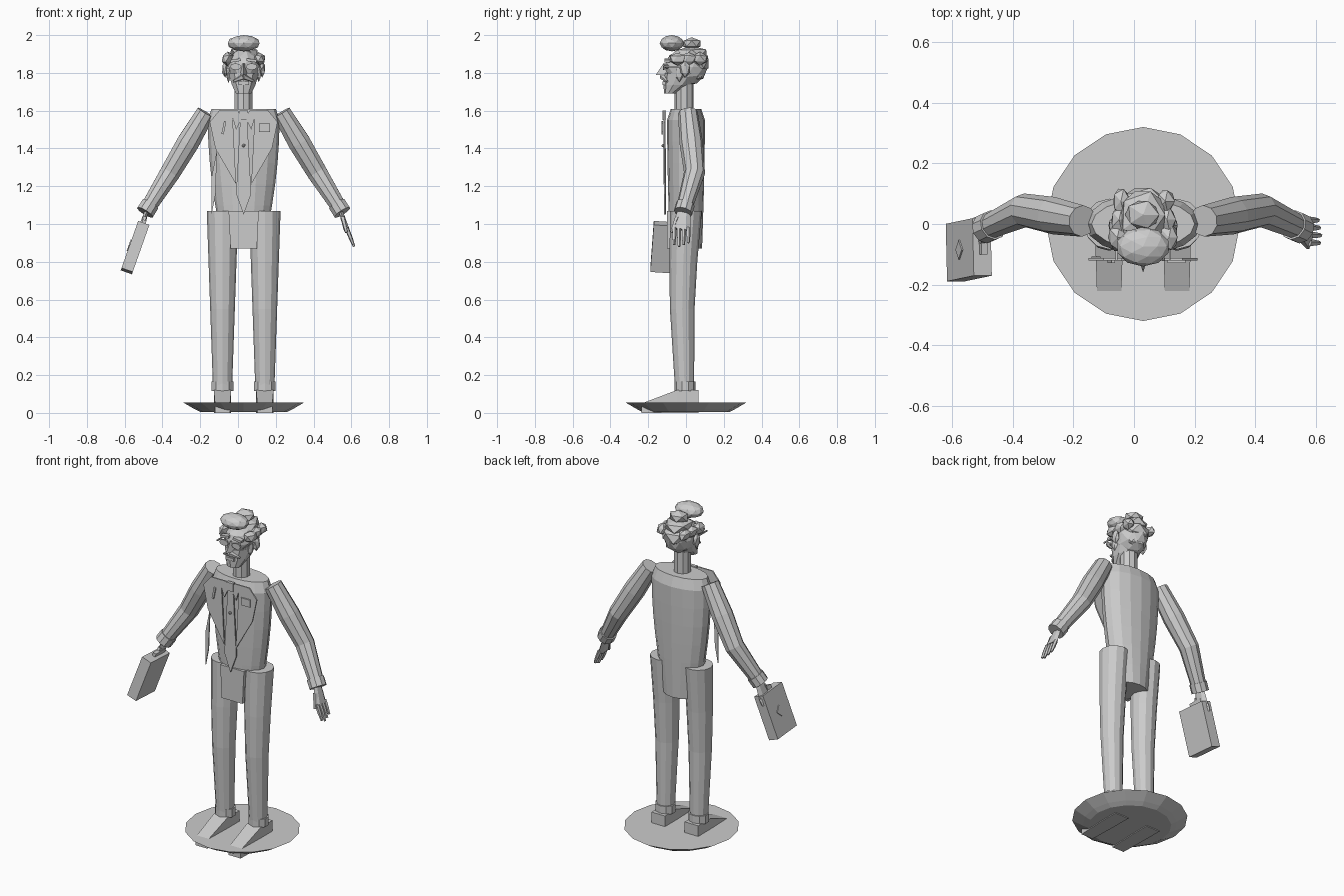
import bpy, bmesh, math, random
from mathutils import Vector, Matrix

random.seed(4)
if "Cube" in bpy.data.objects:
    bpy.data.objects.remove(bpy.data.objects["Cube"], do_unlink=True)

AXIS = 0.03  # body symmetry line
SIDES = {"right": -1, "left": 1}
SHADE = (0.6, 0.6, 0.6, 1)
grey = bpy.data.materials.new("plain_grey")
grey.use_nodes = True
grey.diffuse_color = SHADE
grey.node_tree.nodes["Principled BSDF"].inputs["Base Color"].default_value = SHADE


def finish(name, bm):
    bmesh.ops.recalc_face_normals(bm, faces=bm.faces)
    mesh = bpy.data.meshes.new(name)
    bm.to_mesh(mesh)
    bm.free()
    mesh.materials.append(grey)
    bpy.context.collection.objects.link(bpy.data.objects.new(name, mesh))


def skin(name, rings):
    """Join rings of points into a closed body."""
    bm = bmesh.new()
    loops = [[bm.verts.new(point) for point in ring] for ring in rings]
    count = len(loops[0])
    for lower, upper in zip(loops, loops[1:]):
        for i in range(count):
            j = (i + 1) % count
            bm.faces.new((lower[i], lower[j], upper[j], upper[i]))
    bm.faces.new(loops[0])
    bm.faces.new(loops[-1])
    finish(name, bm)


def circle(sides):
    return [(math.sin(math.tau * i / sides), -math.cos(math.tau * i / sides)) for i in range(sides)]


def loft(name, x, rings, sides=12):
    """Stack of level ellipses, each given as y, z, half width, half depth."""
    skin(name, [[(x + wide * a, y + deep * b, z) for a, b in circle(sides)]
                for y, z, wide, deep in rings])


def tube(name, path, radii, sides=8, flat=1.0):
    """Tube along a path; flat squeezes the cross-section sideways."""
    points = [Vector(p) for p in path]
    rings = []
    for i, (point, radius) in enumerate(zip(points, radii)):
        ahead = points[min(i + 1, len(points) - 1)] - points[max(i - 1, 0)]
        across = ahead.cross(Vector((0, 1, 0))).normalized()
        along = ahead.normalized().cross(across)
        rings.append([point + radius * (across * flat * a + along * b) for a, b in circle(sides)])
    skin(name, rings)


def box(name, centre, size, tilt=0.0, pitch=0.0):
    bm = bmesh.new()
    place = (Matrix.Translation(centre) @ Matrix.Rotation(tilt, 4, 'Y')
             @ Matrix.Rotation(pitch, 4, 'X') @ Matrix.Diagonal((*size, 1)))
    bmesh.ops.create_cube(bm, size=1, matrix=place)
    finish(name, bm)


def plate(name, outline, y, side=1, thick=0.008):
    """Upright plate; the outline is x from the body axis, then z."""
    skin(name, [[(AXIS + side * x, y + depth, z) for x, z in outline] for depth in (0, thick)])


def blob(name, centre, size, rough=0.0, detail=1):
    bm = bmesh.new()
    bmesh.ops.create_icosphere(bm, subdivisions=detail, radius=1)
    for vert in bm.verts:
        swell = 1 + random.uniform(-rough, rough)
        vert.co = Vector(c + k * s * swell for c, k, s in zip(centre, vert.co, size))
    finish(name, bm)


def build_base():
    loft("base", AXIS, [(0, z, r, r) for z, r in ((0.005, 0.23), (0.02, 0.26), (0.055, 0.32))], sides=16)


def build_torso():
    # Body swells steadily from hips to shoulders
    body = []
    for step in range(7):
        t = step / 6
        swell = math.sin(t * math.pi / 2)
        body.append((0, 0.87 + 0.68 * t, 0.11 + 0.08 * swell, 0.085 + 0.015 * swell))
    loft("torso", AXIS, body + [(0, 1.61, 0.17, 0.08)], sides=16)
    loft("neck", AXIS, [(-0.01, z, 0.05, 0.05) for z in (1.6, 1.75)], sides=10)
    plate("trouser_fly", [(-0.08, 1.07), (0.08, 1.07), (0.07, 0.87), (-0.07, 0.87)], -0.1, thick=0.02)


def build_jacket():
    for side, s in SIDES.items():
        plate(side + "_lapel", [(0.06, 1.6), (0.13, 1.6), (0.18, 1.54), (0.15, 1.4), (0.04, 1.21)], -0.12, s)
        plate(side + "_collar", [(0.01, 1.56), (0.03, 1.6), (0.07, 1.6), (0.04, 1.5)], -0.12, s)
    plate("jacket_edge", [(-0.14, 1.4), (-0.17, 1.25), (-0.17, 1.05), (-0.15, 1.15)], -0.115)
    plate("tie", [(-0.016, 1.6), (0.016, 1.6), (0.04, 1.16), (0, 1.05), (-0.04, 1.16)], -0.117)
    box("tie_knot", (AXIS, -0.115, 1.575), (0.045, 0.02, 0.05))
    blob("tie_pin", (AXIS, -0.12, 1.415), (0.01, 0.01, 0.01))
    box("pocket", (AXIS + 0.11, -0.125, 1.51), (0.06, 0.008, 0.045))
    box("pen", (AXIS - 0.105, -0.125, 1.51), (0.012, 0.008, 0.07), tilt=0.2)


def build_leg(side, s):
    # The trouser leg bows gently forward at the knee
    x = AXIS + s * 0.112
    loft(side + "_leg", x, [(-0.02 * math.sin(math.pi * z / 1.07), z, 0.046 + 0.035 * z, 0.046 + 0.035 * z)
                            for z in (0.14, 0.55, 0.8, 1.07)])
    loft(side + "_cuff", x, [(-0.005, z, 0.06, 0.055) for z in (0.115, 0.165)], sides=10)
    skin(side + "_shoe", [[(x - w, y, 0), (x + w, y, 0), (x + w, y, top), (x - w, y, top)]
                          for y, w, top in ((0.065, 0.046, 0.12), (-0.05, 0.046, 0.12), (-0.235, 0.04, 0.05))])


def build_arm(side, s):
    # Shoulder, elbow and wrist set the sleeve
    shoulder, elbow, wrist, knuckles = [Vector((AXIS + s * x, y, z)) for x, y, z in (
        (0.2, 0.01, 1.59), (0.39, 0.045, 1.27), (0.51, -0.01, 1.08), (0.545, -0.025, 0.97))]
    tube(side + "_arm", [shoulder, shoulder.lerp(elbow, 0.5), elbow, wrist], (0.052, 0.062, 0.056, 0.042), sides=10)
    tube(side + "_sleeve_cuff", [elbow.lerp(wrist, t) for t in (0.87, 1.1)], (0.05, 0.05), sides=10)

    # Palm, thumb and fingers; the case hand curls its fingers short
    tube(side + "_palm", [wrist, wrist.lerp(knuckles, 0.4), knuckles], (0.03, 0.04, 0.05), sides=6, flat=0.35)
    thumb = wrist.lerp(knuckles, 0.4) - Vector((0, 0.03, 0))
    tube(side + "_thumb", [thumb, thumb + Vector((s * 0.02, -0.03, -0.08))], (0.014, 0.008), sides=5)
    for i, name in enumerate(("index", "middle", "ring", "little")):
        reach = (0.1 if s > 0 else 0.06) - 0.01 * abs(i - 1)
        root = knuckles + Vector((0, 0.025 * (i - 1.5), 0.01))
        tip = root + reach * Vector((s * 0.4, 0, -1))
        tube(f"{side}_{name}_finger", [root, root.lerp(tip, 0.5), tip], (0.012, 0.011, 0.007), sides=5)


def build_case():
    # Case hangs along the line of the right hand
    centre = Vector((-0.545, -0.085, 0.875))
    lean = math.radians(19.5)
    turn = Matrix.Rotation(lean, 3, 'Y')
    box("briefcase", centre, (0.063, 0.19, 0.265), lean, -0.07)
    box("briefcase_handle", centre + turn @ Vector((0, 0.03, 0.14)), (0.02, 0.09, 0.03), lean)
    box("briefcase_badge", centre + turn @ Vector((-0.032, 0, 0)), (0.008, 0.045, 0.045), lean, math.pi / 4)


def build_face(side, s):
    # Eye, spectacles, brow, moustache half, ear and sideburn
    eye = Vector((AXIS + s * 0.042, -0.1, 1.833))
    blob(side + "_eye", eye, (0.018, 0.015, 0.012))
    plate(side + "_lens", [(0.042 + 0.03 * a, eye.z + 0.018 * b) for a, b in circle(8)], -0.122, s)
    box(side + "_brow", eye + Vector((0, 0, 0.033)), (0.055, 0.03, 0.014), s * 0.15)
    box(side + "_spectacle_arm", eye + Vector((s * 0.046, 0.04, 0)), (0.006, 0.12, 0.008))
    lip = Vector((AXIS, -0.125, 1.78))
    tube(side + "_moustache", [lip, lip + Vector((s * 0.055, 0.025, -0.025))], (0.016, 0.006), sides=5)
    blob(side + "_ear", (AXIS + s * 0.098, -0.005, 1.82), (0.018, 0.028, 0.045))
    blob(side + "_sideburn", (AXIS + s * 0.08, -0.035, 1.8), (0.014, 0.022, 0.05), rough=0.1)
    for i, name in enumerate(("temple", "side", "rear")):
        blob(f"{side}_{name}_hair", (AXIS + s * (0.085 - 0.006 * i), 0.06 * i - 0.045, 1.875),
             (0.032, 0.048, 0.035), rough=0.14)


def build_head():
    blob("skull", (AXIS, 0, 1.83), (0.09, 0.115, 0.1), detail=2)
    loft("jaw", AXIS, [(-0.085, 1.69, 0.042, 0.03), (-0.045, 1.735, 0.065, 0.075), (-0.01, 1.8, 0.085, 0.108)], sides=10)
    skin("nose", [[(AXIS - w, -0.1, z), (AXIS + w, -0.1, z), (AXIS, y, z)]
                  for w, y, z in ((0.02, -0.16, 1.79), (0.01, -0.12, 1.85))])
    box("mouth", (AXIS, -0.115, 1.745), (0.055, 0.02, 0.018))
    # Back hair, crown and the two tufts
    blob("back_hair", (AXIS, 0.06, 1.85), (0.09, 0.068, 0.055), rough=0.1)
    blob("nape_hair", (AXIS, 0.045, 1.79), (0.075, 0.06, 0.045), rough=0.1)
    blob("crown_hair", (AXIS, 0.03, 1.905), (0.085, 0.085, 0.04), rough=0.1)
    blob("crown_tuft", (AXIS, 0.03, 1.955), (0.062, 0.055, 0.036), rough=0.08)
    blob("front_tuft", (AXIS, -0.075, 1.957), (0.088, 0.065, 0.043), detail=2)


build_base()
build_torso()
build_jacket()
build_head()
build_case()
for side, s in SIDES.items():
    build_leg(side, s)
    build_arm(side, s)
    build_face(side, s)
